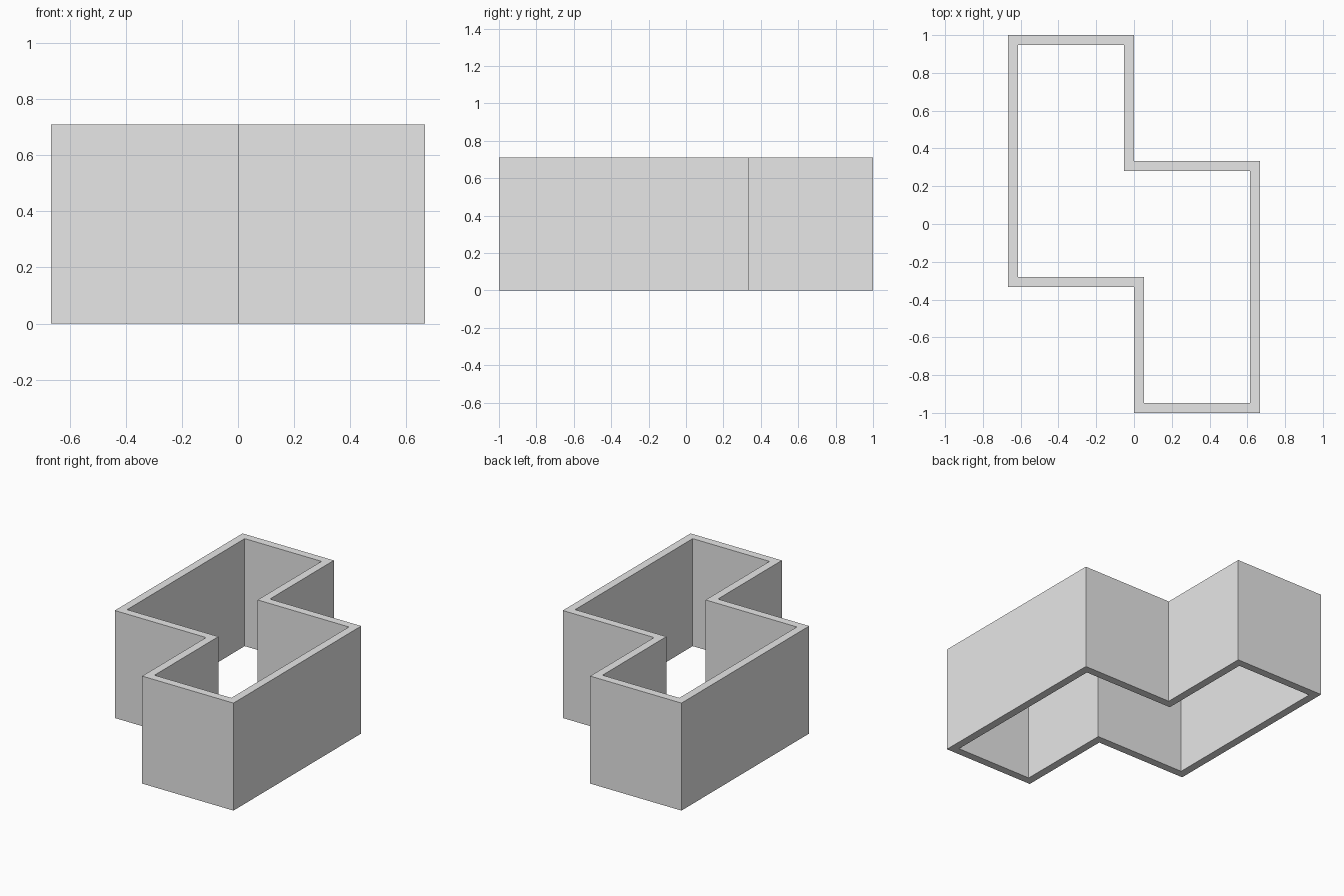
import bpy
import bmesh

HEIGHT = 0.71
WALL = 0.053
W, D, STEP = 0.667, 1.0, 0.333

cube = bpy.data.objects.get("Cube")
if cube:
    bpy.data.objects.remove(cube, do_unlink=True)

# Plain grey material
grey = bpy.data.materials.new("light_grey")
grey.use_nodes = True
colour = (0.8, 0.8, 0.8, 1.0)
grey.diffuse_color = colour
grey.node_tree.nodes["Principled BSDF"].inputs["Base Color"].default_value = colour


def stepped_outline(inset):
    """Counter-clockwise stepped outline; the second half is the first turned 180 degrees."""
    half = [(W - inset, STEP - inset), (-inset, STEP - inset),
            (-inset, D - inset), (-W + inset, D - inset)]
    return half + [(-x, -y) for x, y in half]


# Stepped wall ring, open at top and bottom
bm = bmesh.new()
loops = [[bm.verts.new((x, y, z)) for x, y in stepped_outline(inset)]
         for inset, z in ((0, 0), (0, HEIGHT), (WALL, HEIGHT), (WALL, 0))]
count = len(loops[0])
for k, loop in enumerate(loops):
    after = loops[(k + 1) % len(loops)]
    for i in range(count):
        j = (i + 1) % count
        bm.faces.new((loop[i], loop[j], after[j], after[i]))
bmesh.ops.recalc_face_normals(bm, faces=bm.faces)

mesh = bpy.data.meshes.new("stepped_wall")
bm.to_mesh(mesh)
bm.free()
mesh.materials.append(grey)
wall = bpy.data.objects.new("stepped_wall", mesh)
bpy.context.collection.objects.link(wall)
